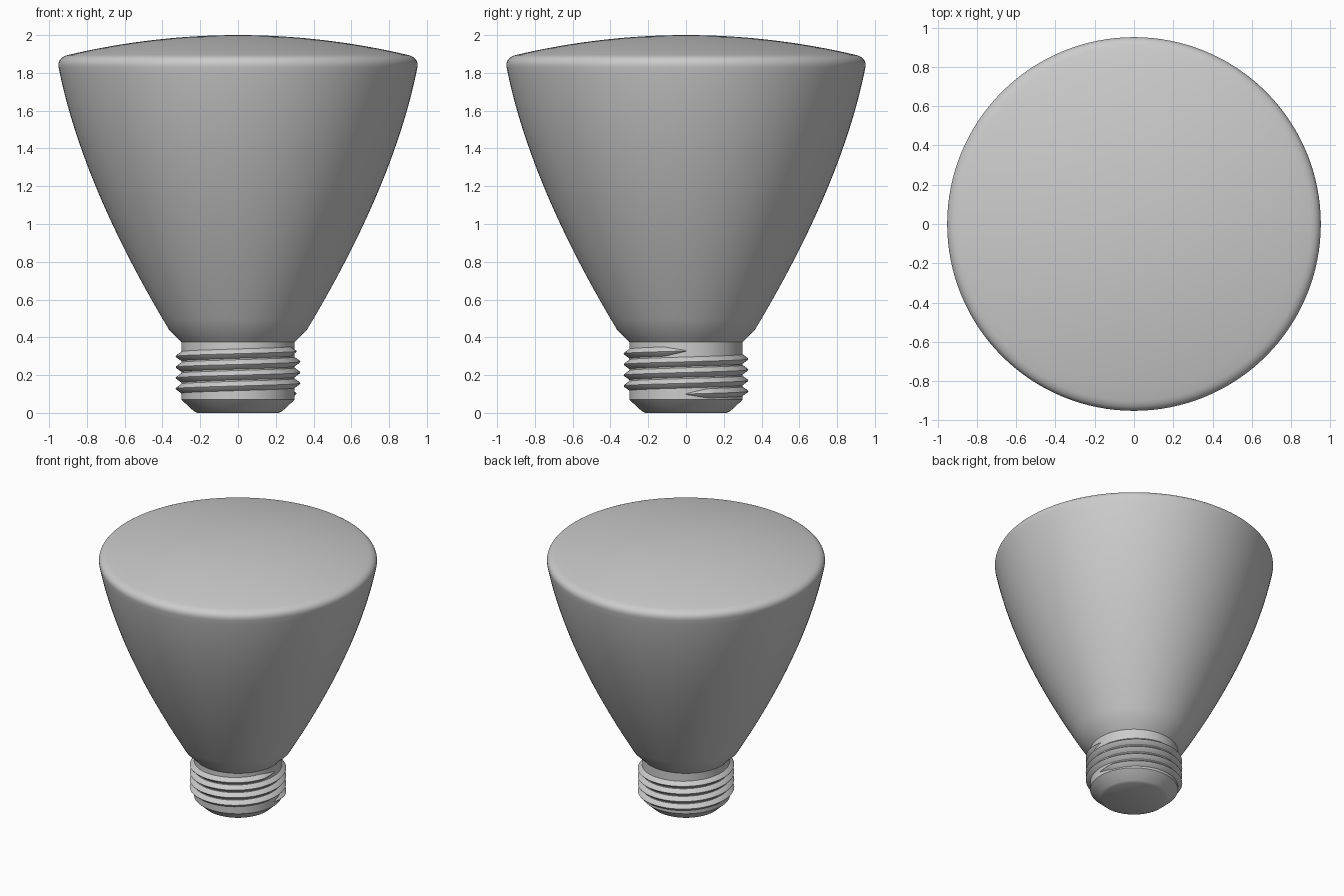
import bpy, bmesh, math
from mathutils import Vector

SIDES = 128

cube = bpy.data.objects.get("Cube")
if cube:
    bpy.data.objects.remove(cube, do_unlink=True)

grey = bpy.data.materials.new("plain grey")
grey.use_nodes = True
colour = (0.6, 0.6, 0.6, 1)
grey.diffuse_color = colour
grey.node_tree.nodes["Principled BSDF"].inputs["Base Color"].default_value = colour


def finish(bm, name, angle):
    bmesh.ops.recalc_face_normals(bm, faces=bm.faces)
    mesh = bpy.data.meshes.new(name)
    bm.to_mesh(mesh)
    bm.free()
    mesh.materials.append(grey)
    obj = bpy.data.objects.new(name, mesh)
    bpy.context.collection.objects.link(obj)
    bpy.ops.object.select_all(action="DESELECT")
    obj.select_set(True)
    bpy.context.view_layer.objects.active = obj
    bpy.ops.object.shade_smooth_by_angle(angle=math.radians(angle))


def lathe(name, profile, angle=30):
    """Spin (radius, z) points around the vertical axis."""
    bm = bmesh.new()
    verts = [bm.verts.new((r, 0, z)) for r, z in profile]
    edges = [bm.edges.new(pair) for pair in zip(verts, verts[1:])]
    bmesh.ops.spin(bm, geom=verts + edges, axis=(0, 0, 1), cent=(0, 0, 0),
                   angle=math.tau, steps=SIDES, use_merge=False)
    bmesh.ops.remove_doubles(bm, verts=bm.verts, dist=0.0005)
    finish(bm, name, angle)


def bezier(a, b, c, steps):
    a, b, c = Vector(a), Vector(b), Vector(c)
    return [tuple(a.lerp(b, i / steps).lerp(b.lerp(c, i / steps), i / steps))
            for i in range(steps + 1)]


# Reflector: flared wall, rounded rim and shallow domed face
wall = bezier((0.365, 0.44), (0.827, 1.21), (0.95, 1.83), 28)
rim = bezier((0.95, 1.83), (0.958, 1.88), (0.9, 1.895), 8)
dome = bezier((0.9, 1.895), (0.45, 2.0), (0, 2.0), 16)
lathe("reflector_bulb", [(0.3, 0.375)] + wall + rim[1:] + dome[1:])

# Screw base: flat contact, chamfer and straight collar
lathe("screw_base", [(0, 0), (0.215, 0), (0.235, 0.01), (0.3, 0.07), (0.3, 0.376)])


# Helical thread: a ridge swept round the collar, tapering at both ends
def thread(name, start, end, turns, inner, crest, half):
    bm = bmesh.new()
    section = [(inner - 0.01, -half), (inner, -half), (crest - 0.003, -0.005),
               (crest, 0), (crest - 0.003, 0.005), (inner, half), (inner - 0.01, half)]
    steps = turns * 72
    rings = []
    for i in range(steps + 1):
        t = i / steps
        a = t * turns * math.tau
        size = min(1, 0.1 + min(i, steps - i) / 5)
        ring = []
        for r, h in section:
            rad = inner + (r - inner) * size
            ring.append(bm.verts.new((rad * math.cos(a), rad * math.sin(a),
                                      start + (end - start) * t + h * size)))
        rings.append(ring)
    n = len(section)
    for low, high in zip(rings, rings[1:]):
        for j in range(n):
            k = (j + 1) % n
            bm.faces.new((low[j], low[k], high[k], high[j]))
    bm.faces.new(rings[0])
    bm.faces.new(rings[-1])
    finish(bm, name, 35)


thread("screw_thread", 0.1, 0.328, 4, 0.3, 0.33, 0.025)
